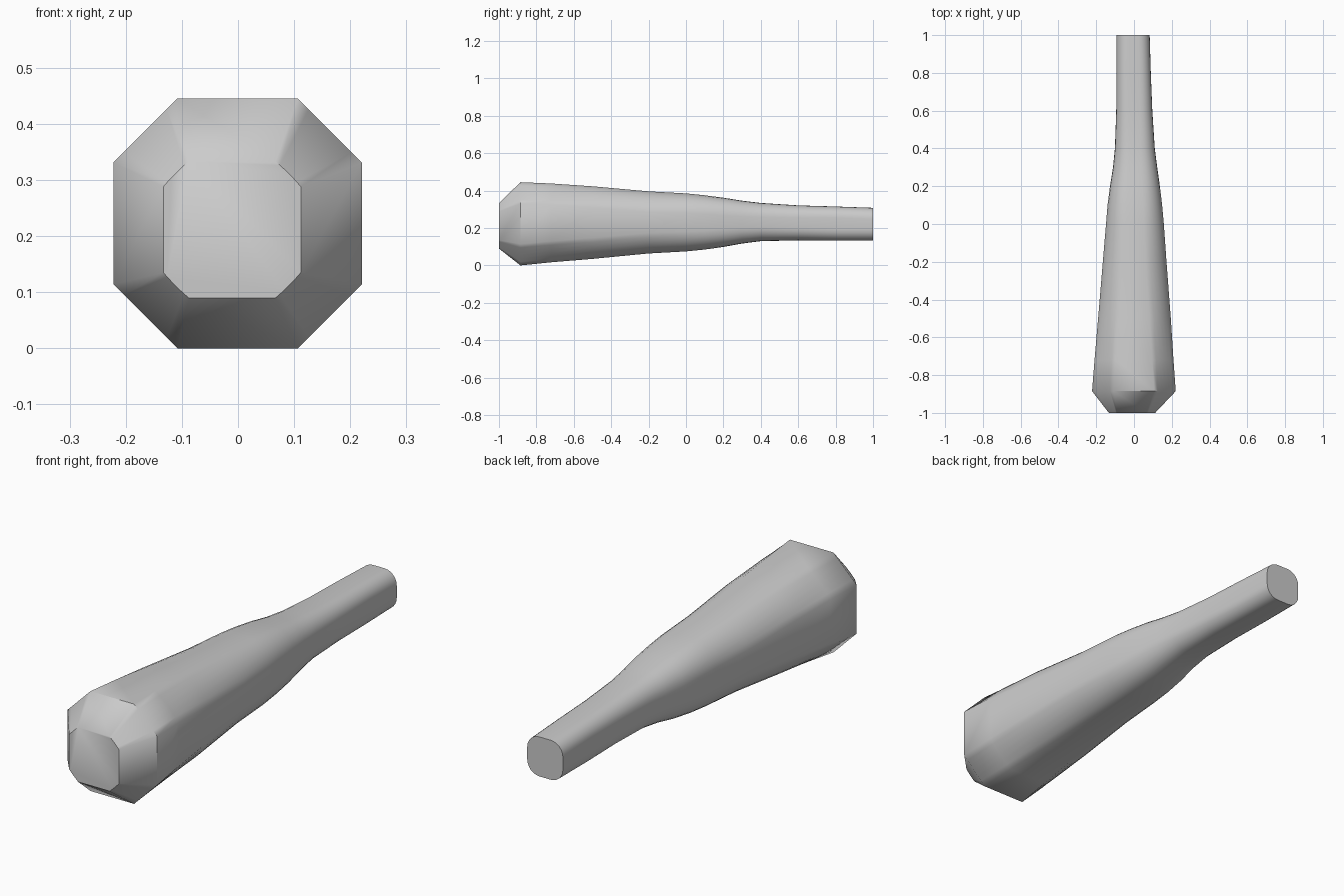
import bpy, bmesh, math

if "Cube" in bpy.data.objects:
    bpy.data.objects.remove(bpy.data.objects["Cube"])

# Cross-sections: y, x min, x max, z min, z max, corner cut, corner roundness
SECTIONS = [
    (-1.00, -0.133, 0.112, 0.090, 0.333, 0.045, 0.1),
    (-0.885, -0.222, 0.221, 0.000, 0.445, 0.114, 0.0),
    (-0.72, -0.209, 0.209, 0.017, 0.438, 0.113, 0.25),
    (-0.50, -0.190, 0.195, 0.035, 0.423, 0.113, 0.5),
    (-0.20, -0.165, 0.172, 0.064, 0.396, 0.110, 0.7),
    (0.00, -0.148, 0.158, 0.075, 0.385, 0.105, 0.85),
    (0.10, -0.140, 0.149, 0.085, 0.375, 0.100, 0.9),
    (0.20, -0.127, 0.137, 0.099, 0.362, 0.095, 1.0),
    (0.30, -0.111, 0.123, 0.117, 0.346, 0.085, 1.0),
    (0.40, -0.101, 0.110, 0.130, 0.334, 0.075, 1.0),
    (0.60, -0.094, 0.097, 0.134, 0.321, 0.065, 1.0),
    (0.80, -0.093, 0.089, 0.132, 0.315, 0.060, 1.0),
    (1.00, -0.093, 0.083, 0.132, 0.308, 0.060, 1.0),
]
STEPS = 6  # segments per corner


def ring(bm, y, x0, x1, z0, z1, cut, roundness):
    """Box outline with corners blended from a flat chamfer to an arc."""
    verts = []
    corners = [(x1, z1, 0), (x0, z1, 1), (x0, z0, 2), (x1, z0, 3)]
    for cx, cz, quarter in corners:
        sx = 1 if cx == x1 else -1
        sz = 1 if cz == z1 else -1
        ox, oz = cx - sx * cut, cz - sz * cut
        a0 = quarter * math.pi / 2
        a1 = a0 + math.pi / 2
        for i in range(STEPS + 1):
            t = i / STEPS
            a = a0 + (a1 - a0) * t
            px = (1 - t) * math.cos(a0) + t * math.cos(a1)
            pz = (1 - t) * math.sin(a0) + t * math.sin(a1)
            x = ox + cut * (px + (math.cos(a) - px) * roundness)
            z = oz + cut * (pz + (math.sin(a) - pz) * roundness)
            verts.append(bm.verts.new((x, y, z)))
    return verts


# Tapered club: loft the sections and cap both ends
bm = bmesh.new()
rings = [ring(bm, *s) for s in SECTIONS]
for a, b in zip(rings, rings[1:]):
    n = len(a)
    for i in range(n):
        j = (i + 1) % n
        bm.faces.new((a[i], a[j], b[j], b[i]))
bm.faces.new(rings[0])
bm.faces.new(rings[-1])
bmesh.ops.recalc_face_normals(bm, faces=bm.faces)
mesh = bpy.data.meshes.new("tapered_club")
bm.to_mesh(mesh)
bm.free()
club = bpy.data.objects.new("tapered_club", mesh)
bpy.context.collection.objects.link(club)

# Soft body, crisp rim and end caps
bpy.context.view_layer.objects.active = club
club.select_set(True)
bpy.ops.object.shade_smooth_by_angle(angle=math.radians(46))
